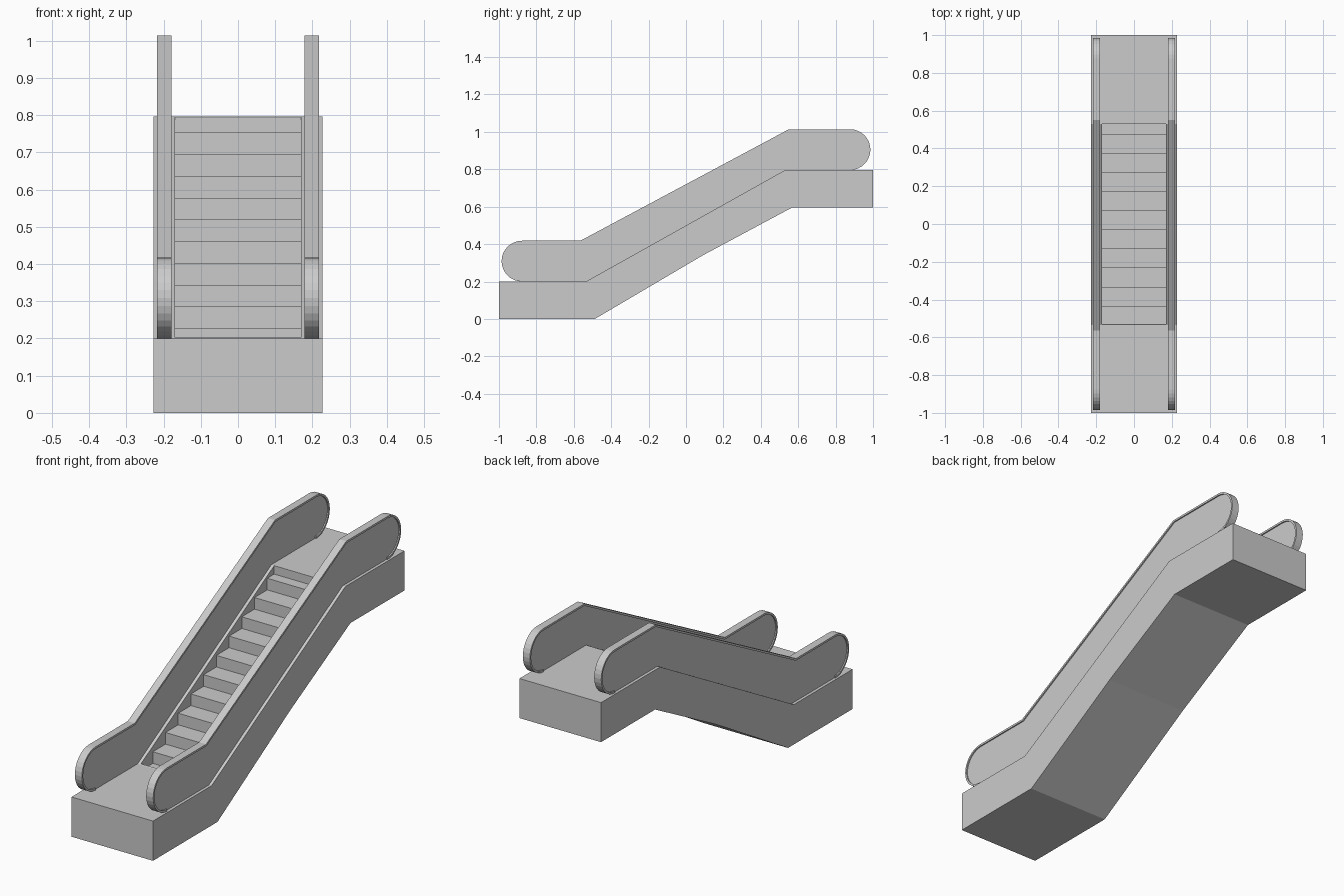
import bpy, bmesh, math

if "Cube" in bpy.data.objects:
    bpy.data.objects.remove(bpy.data.objects["Cube"])

LOW, HIGH = 0.2, 0.796          # landing heights
HALF_W, STEP_W = 0.227, 0.169   # half widths of the truss and the steps


def prism(name, profile, x0, x1):
    """Extrude a closed (y, z) profile from x0 to x1."""
    bm = bmesh.new()
    face = bm.faces.new([bm.verts.new((x0, y, z)) for y, z in profile])
    ext = bmesh.ops.extrude_face_region(bm, geom=[face])
    moved = [v for v in ext["geom"] if isinstance(v, bmesh.types.BMVert)]
    bmesh.ops.translate(bm, verts=moved, vec=(x1 - x0, 0, 0))
    bmesh.ops.recalc_face_normals(bm, faces=bm.faces)
    mesh = bpy.data.meshes.new(name)
    bm.to_mesh(mesh)
    bm.free()
    ob = bpy.data.objects.new(name, mesh)
    bpy.context.collection.objects.link(ob)
    return ob


# Truss body with both landings
body = prism("escalator_body", [
    (-1, 0), (-0.487, 0), (0.09, 0.34), (0.57, 0.597), (1, 0.597),
    (1, HIGH), (0.53, HIGH), (-0.535, LOW), (-1, LOW)], -HALF_W, HALF_W)

# Stepped channel cut between the skirts
steps = [(-0.53, 1.1), (-0.53, 0.169)]
z = 0.169
for i in range(10):
    y = -0.436 + i * 0.1011
    steps += [(y, z), (y, z + 0.0584)]
    z += 0.0584
steps += [(0.529, z), (0.529, 1.1)]
cutter = prism("step_cutter", steps, -STEP_W, STEP_W)
cutter.hide_render = True
mod = body.modifiers.new("step_channel", "BOOLEAN")
mod.operation, mod.solver, mod.object = "DIFFERENCE", "EXACT", cutter
bpy.context.view_layer.objects.active = body
bpy.ops.object.modifier_apply(modifier=mod.name)
bpy.data.objects.remove(cutter)


def rail_path(inset, n=16):
    """Handrail side path from the lower curl to the upper curl."""
    r = 0.109
    pts = []
    for i in range(n + 1):
        a = math.radians(270 - 180 * i / n)
        pts.append((-0.877 + (r - inset) * math.cos(a), LOW + r + (r - inset) * math.sin(a)))
    pts += [(-0.565 + inset * 0.25, LOW + 2 * r - inset),
            (0.55 + inset * 0.25, HIGH + 2 * r - inset)]
    for i in range(n + 1):
        a = math.radians(90 - 180 * i / n)
        pts.append((0.877 + (r - inset) * math.cos(a), HIGH + r + (r - inset) * math.sin(a)))
    return pts


# Balustrade panels and wrapping handrails on both sides
outer, inner = rail_path(0), rail_path(0.01)
panel = inner + [(0.877, HIGH), (0.53, HIGH), (-0.535, LOW), (-0.877, LOW)]
for side, s in (("left", -1), ("right", 1)):
    prism(side + "_handrail", outer + inner[::-1], s * 0.179, s * 0.218)
    prism(side + "_balustrade", panel, s * 0.185, s * 0.212)
